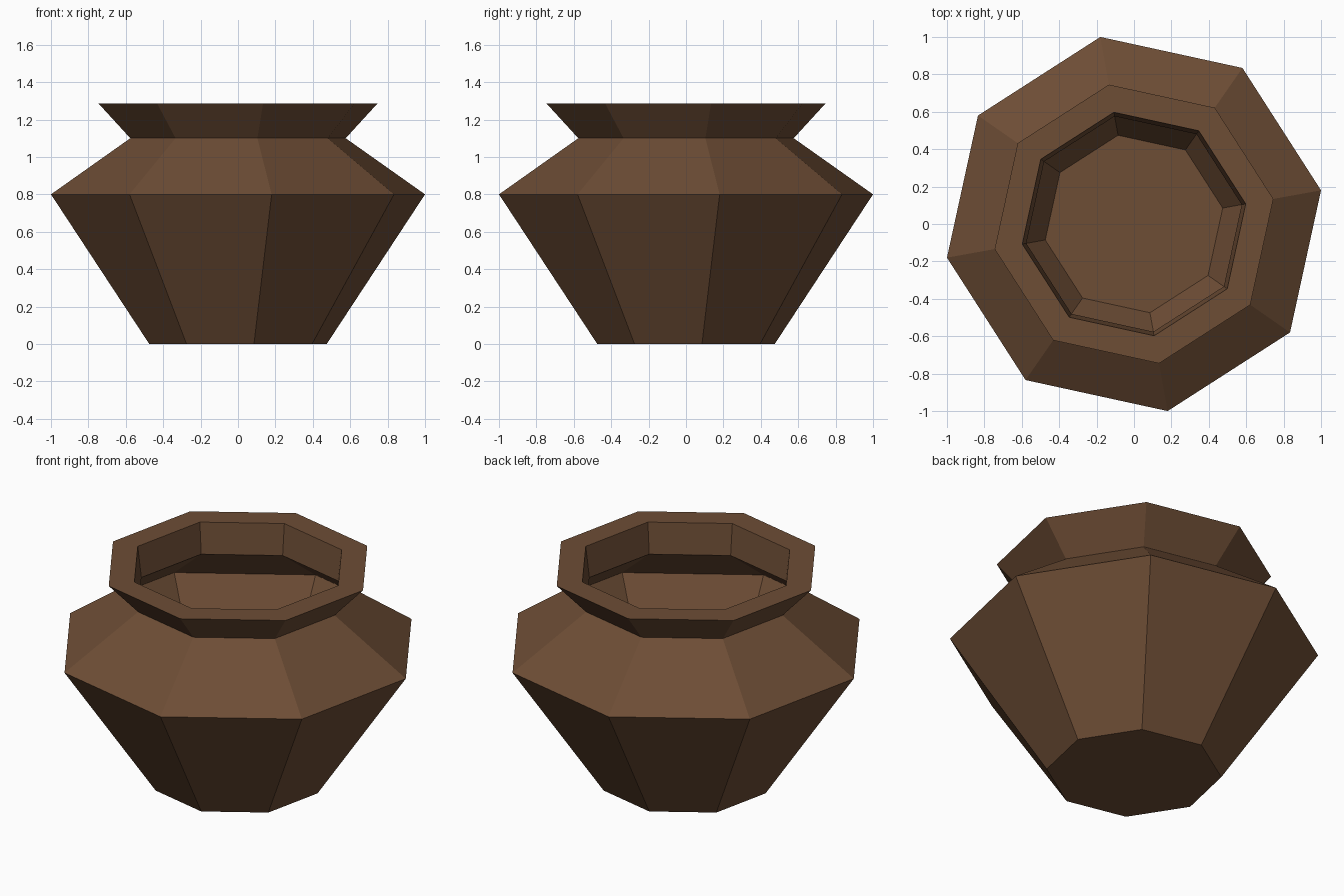
import bpy, bmesh, math

if "Cube" in bpy.data.objects:
    bpy.data.objects.remove(bpy.data.objects["Cube"])

SIDES = 8
TURN = math.radians(10.2)

brown = bpy.data.materials.new("brown clay")
brown.diffuse_color = (0.155, 0.075, 0.036, 1)
brown.use_nodes = True
brown.node_tree.nodes["Principled BSDF"].inputs["Base Color"].default_value = brown.diffuse_color


def lathe(name, profile, floor=False):
    """Spin (radius, height) points into an eight-sided shell."""
    bm = bmesh.new()
    rings = []
    for r, z in profile:
        rings.append([bm.verts.new((r * math.cos(TURN + i * math.tau / SIDES),
                                    r * math.sin(TURN + i * math.tau / SIDES), z))
                      for i in range(SIDES)])
    for low, high in zip(rings, rings[1:]):
        for i in range(SIDES):
            j = (i + 1) % SIDES
            bm.faces.new((low[i], low[j], high[j], high[i]))
    if floor:
        bm.faces.new(rings[0][::-1])
    mesh = bpy.data.meshes.new(name)
    bm.to_mesh(mesh)
    bm.free()
    mesh.materials.append(brown)
    obj = bpy.data.objects.new(name, mesh)
    bpy.context.collection.objects.link(obj)
    return obj


# Thin hollow body: floor, belly and shoulder up to the neck
lathe("pot_body", [(0.482, 0.0), (1.016, 0.80), (0.585, 1.10)], floor=True)

# Flared lip with flat top and steep inner wall returning to the neck
lathe("pot_lip", [(0.585, 1.10), (0.757, 1.285), (0.607, 1.285), (0.585, 1.10)])
